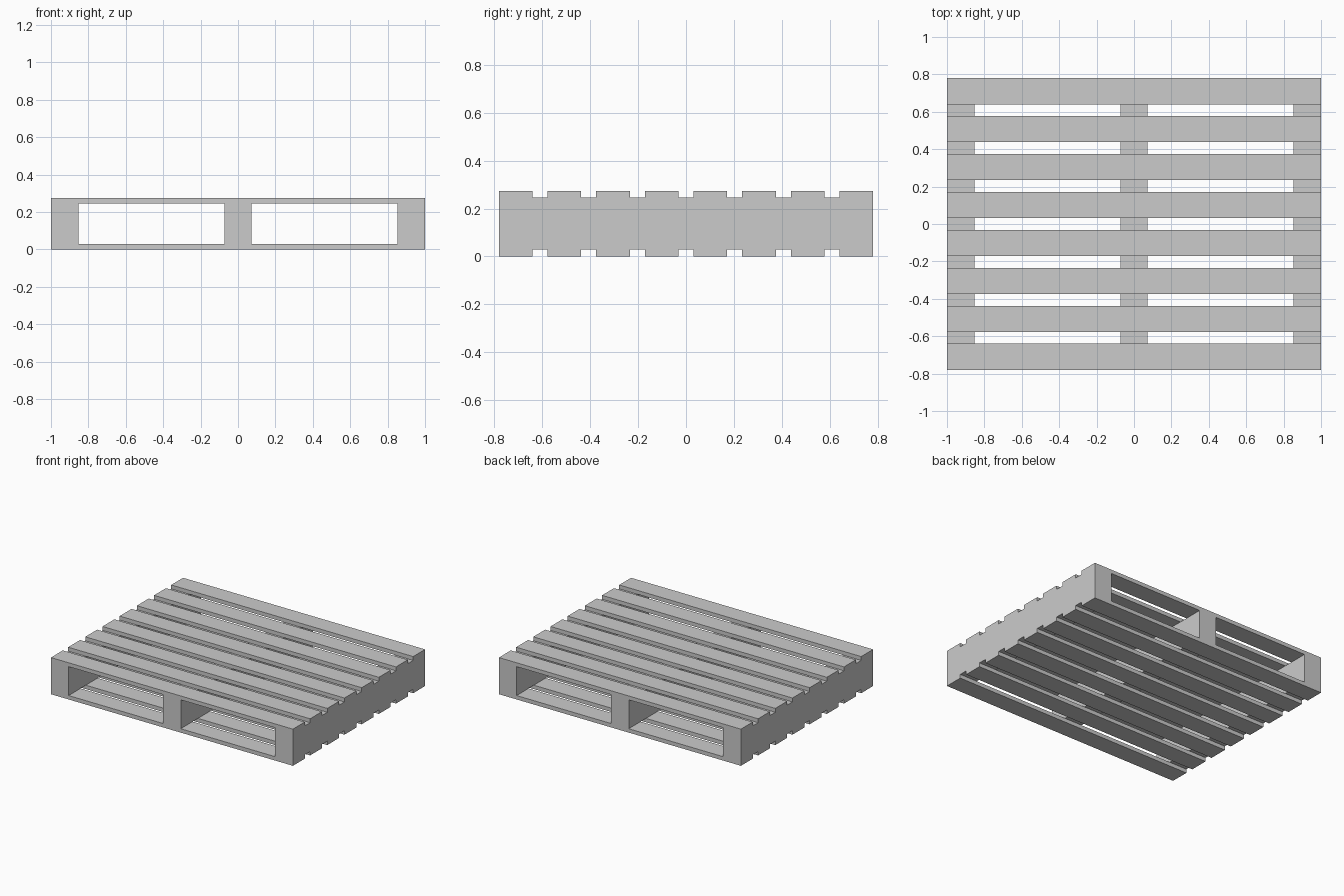
import bpy

cube = bpy.data.objects.get("Cube")
if cube:
    bpy.data.objects.remove(cube, do_unlink=True)

# Overall dimensions
WIDTH, DEPTH, HEIGHT = 2.0, 1.56, 0.274
SLAT_COUNT, SLAT_DEPTH, SLAT_THICK = 8, 0.14, 0.029
STRINGER_WIDTH = 0.146

# Single plain grey
grey = bpy.data.materials.new("plain grey")
grey.use_nodes = True
colour = (0.6, 0.6, 0.6, 1.0)
grey.diffuse_color = colour
grey.node_tree.nodes["Principled BSDF"].inputs["Base Color"].default_value = colour


def box(name, centre, size):
    bpy.ops.mesh.primitive_cube_add(size=1, location=centre)
    obj = bpy.context.object
    obj.name = name
    obj.scale = size
    bpy.ops.object.transform_apply(location=False, rotation=False, scale=True)
    obj.data.materials.append(grey)
    return obj


# Three solid stringers running front to back
side = (WIDTH - STRINGER_WIDTH) / 2
for name, x in (("right", -side), ("middle", 0), ("left", side)):
    box(name + "_stringer", (x, 0, HEIGHT / 2),
        (STRINGER_WIDTH, DEPTH, HEIGHT - 2 * SLAT_THICK))

# Matching rows of slats on the top and bottom
pitch = (DEPTH - SLAT_DEPTH) / (SLAT_COUNT - 1)
for layer, z in (("bottom", SLAT_THICK / 2), ("top", HEIGHT - SLAT_THICK / 2)):
    for i in range(SLAT_COUNT):
        y = (SLAT_DEPTH - DEPTH) / 2 + i * pitch
        box(f"{layer}_slat_{i + 1}", (0, y, z), (WIDTH, SLAT_DEPTH, SLAT_THICK))
